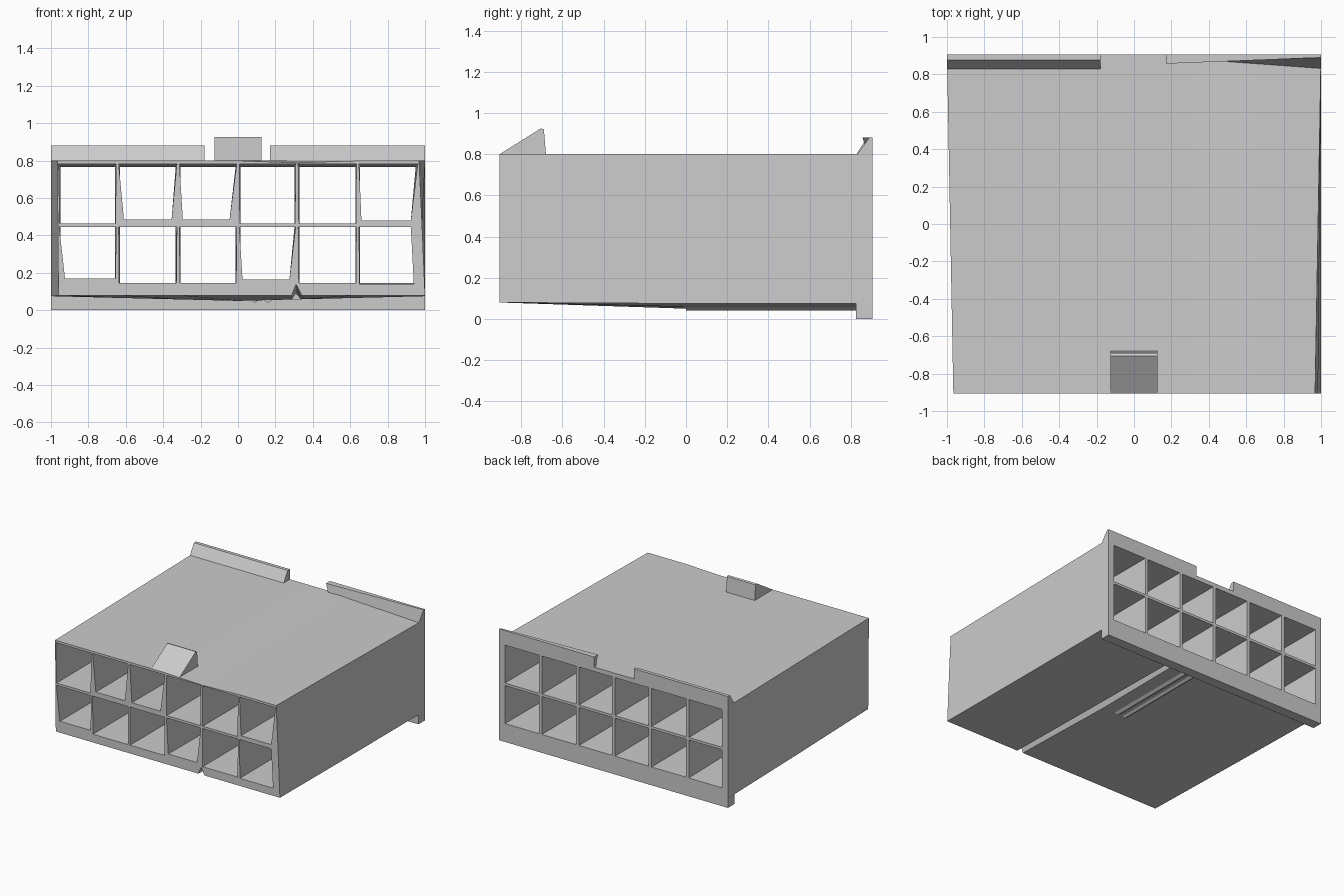
import bpy, bmesh

cube = bpy.data.objects.get("Cube")
if cube:
    bpy.data.objects.remove(cube, do_unlink=True)

# One matt grey plastic
grey = bpy.data.materials.new("grey_plastic")
grey.use_nodes = True
colour = (0.6, 0.6, 0.6, 1)
grey.diffuse_color = colour
grey.node_tree.nodes["Principled BSDF"].inputs["Base Color"].default_value = colour

COLS, ROWS = 6, 2
FRONT, BACK = -0.905, 0.905


def finish(name, bm):
    bmesh.ops.remove_doubles(bm, verts=bm.verts, dist=0.0001)
    bmesh.ops.recalc_face_normals(bm, faces=bm.faces)
    mesh = bpy.data.meshes.new(name)
    bm.to_mesh(mesh)
    bm.free()
    mesh.materials.append(grey)
    obj = bpy.data.objects.new(name, mesh)
    bpy.context.collection.objects.link(obj)
    return obj


def loft(name, start, end):
    """Solid between two matching end profiles."""
    bm = bmesh.new()
    a = [bm.verts.new(p) for p in start]
    b = [bm.verts.new(p) for p in end]
    bm.faces.new(a)
    bm.faces.new(b[::-1])
    for i in range(len(a)):
        j = (i + 1) % len(a)
        bm.faces.new((a[i], b[i], b[j], a[j]))
    return finish(name, bm)


def prism(name, x0, x1, profile):
    return loft(name, [(x0, y, z) for y, z in profile],
                [(x1, y, z) for y, z in profile])


# Grid nodes on the two open ends of the housing
walls = [-0.645, -0.32, 0, 0.315, 0.64]
sag = [0.075, 0.066, 0.058, 0.05, 0.058, 0.066, 0.075]
heights = [0.08, 0.455, 0.80]


def front_node(c, r):
    x = ([-0.96 - 0.003 * r] + walls + [1.0 - 0.016 * r])[c]
    z = heights[r] - (0.012 if (c, r) == (4, 2) else 0)
    return (x, FRONT, z)


def back_node(c, r):
    return (([-1] + walls + [1])[c], BACK, heights[r] if r else sag[c])


def mid_node(c):
    a, b = front_node(c, 0), back_node(c, 0)
    return ((a[0] + b[0]) / 2, 0, sag[c])


# Front mouths whose lower corners pull in: left, right, sill height
mouths = {(1, 1): (0.035, 0.035, 0.485), (2, 1): (0.025, 0.045, 0.485),
          (5, 1): (0.02, 0.06, 0.48), (0, 0): (0.035, 0.01, 0.17),
          (3, 0): (0.024, 0.04, 0.165), (5, 0): (0.01, 0.06, 0.14)}


def mouth(c, r):
    left, right, sill = mouths.get((c, r), (0.01, 0.01, (0.145, 0.465)[r]))
    x0, x1 = front_node(c, r)[0], front_node(c + 1, r)[0]
    t0, t1 = front_node(c, r + 1)[0], front_node(c + 1, r + 1)[0]
    edge = 0.06 if (c, r) == (5, 0) else 0.007
    top = (0.446, 0.782)[r]
    return [(x0 + left, FRONT, sill), (x1 - right, FRONT, sill),
            (t1 - edge, FRONT, top), (t0 + 0.007, FRONT, top)]


def rear_hole(c, r):
    x0 = back_node(c, r)[0] + (0.05 if c == 0 else 0.013)
    x1 = back_node(c + 1, r)[0] - (0.05 if c == COLS - 1 else 0.013)
    z0, z1 = ((0.145, 0.445), (0.465, 0.765))[r]
    return [(x0, BACK, z0), (x1, BACK, z0), (x1, BACK, z1), (x0, BACK, z1)]


# Housing: two framed ends joined by tunnels and an outer shell
bm = bmesh.new()


def face(*points):
    bm.faces.new([bm.verts.new(p) for p in points])


for c in range(COLS):
    for r in range(ROWS):
        corners = [(c, r), (c + 1, r), (c + 1, r + 1), (c, r + 1)]
        f, b = mouth(c, r), rear_hole(c, r)
        fo = [front_node(*k) for k in corners]
        bo = [back_node(*k) for k in corners]
        for i in range(4):
            j = (i + 1) % 4
            face(fo[i], fo[j], f[j], f[i])
            face(bo[i], b[i], b[j], bo[j])
            face(f[i], f[j], b[j], b[i])
    face(front_node(c, ROWS), front_node(c + 1, ROWS),
         back_node(c + 1, ROWS), back_node(c, ROWS))
    face(front_node(c, 0), mid_node(c), mid_node(c + 1), front_node(c + 1, 0))
    face(mid_node(c), back_node(c, 0), back_node(c + 1, 0), mid_node(c + 1))
for c in (0, COLS):
    face(front_node(c, 0), mid_node(c), back_node(c, 0), back_node(c, 1), front_node(c, 1))
    face(front_node(c, 1), back_node(c, 1), back_node(c, 2), front_node(c, 2))
housing = finish("housing", bm)

# V groove along the underside
groove = loft("groove_cutter",
              [(0.27, -1, 0.04), (0.31, -1, 0.14), (0.36, -1, 0.04)],
              [(0.27, 0.8, 0.03), (0.31, 0.8, 0.09), (0.36, 0.8, 0.03)])
groove.hide_render = True
cut = housing.modifiers.new("groove", "BOOLEAN")
cut.operation = "DIFFERENCE"
cut.solver = "EXACT"
cut.object = groove
bpy.context.view_layer.objects.active = housing
bpy.ops.object.modifier_apply(modifier=cut.name)
bpy.data.objects.remove(groove, do_unlink=True)

# Lip under the rear edge
prism("rear_lip", -1, 1, [(0.825, 0), (BACK, 0), (BACK, 0.075), (0.825, 0.075)])

# Latch ramp on the top near the front
prism("latch_ramp", -0.125, 0.125,
      [(FRONT, 0.80), (-0.705, 0.925), (-0.69, 0.92), (-0.68, 0.80)])

# Raised tabs along the top rear edge, the second one twisted
prism("rear_tab_right", -1, -0.18,
      [(0.828, 0.79), (0.828, 0.80), (0.878, 0.88), (BACK, 0.88), (BACK, 0.79)])
loft("rear_tab_left",
     [(0.17, 0.885, 0.79), (0.17, 0.857, 0.88), (0.17, BACK, 0.88), (0.17, BACK, 0.79)],
     [(1, 0.828, 0.795), (1, 0.89, 0.88), (1, BACK, 0.88), (1, BACK, 0.79)])

# Small ribs under the rear half
for i, x in enumerate((0.09, 0.16)):
    loft(f"underside_rib_{i + 1}",
         [(x - 0.03, 0, 0.06), (x, 0, 0.04), (x + 0.03, 0, 0.06)],
         [(x - 0.03, 0.83, 0.06), (x, 0.83, 0.04), (x + 0.03, 0.83, 0.06)])
